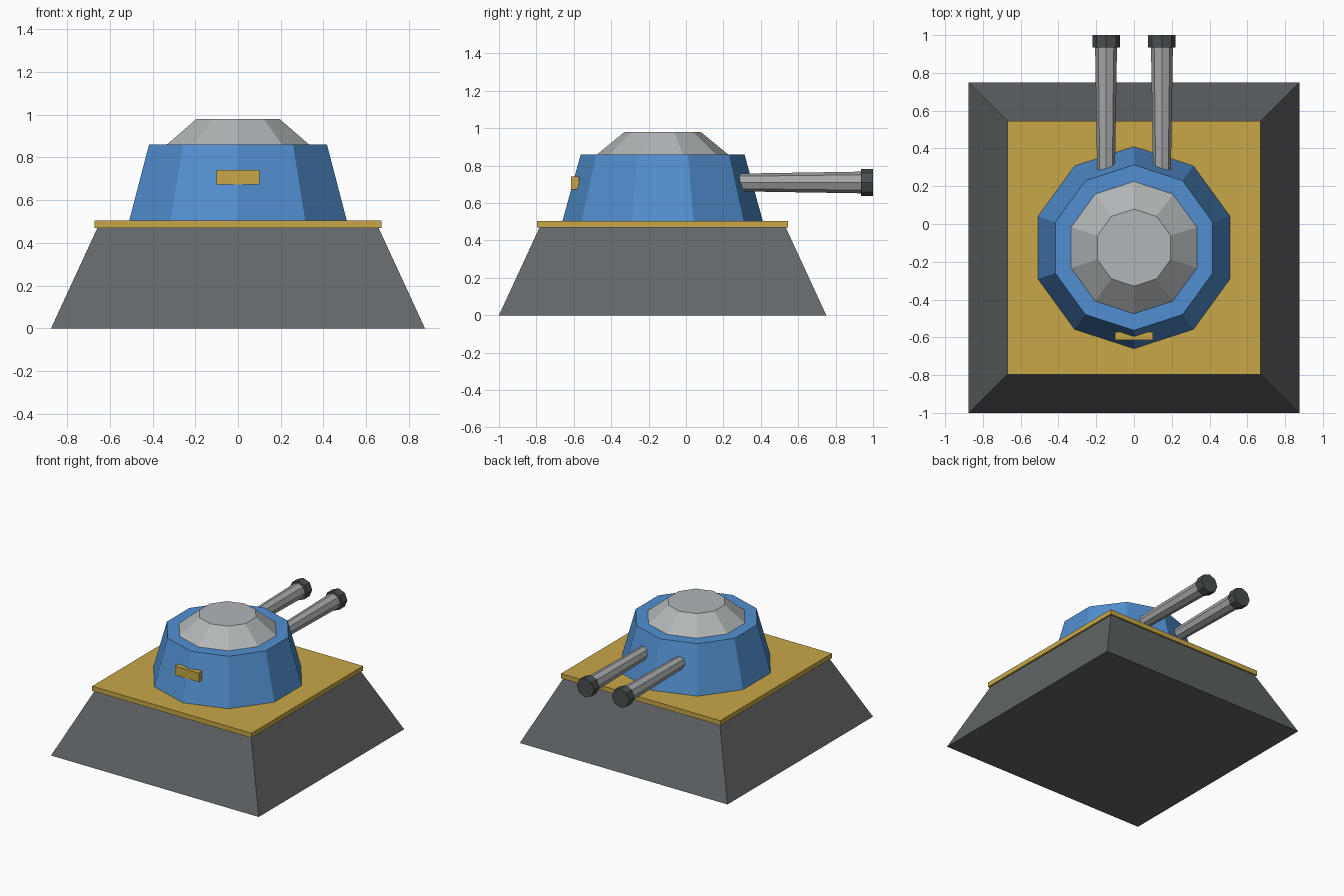
import bpy, math
from mathutils import Matrix

cube = bpy.data.objects.get("Cube")
if cube:
    bpy.data.objects.remove(cube, do_unlink=True)

CY = -0.125  # centre line of the base and turret


def material(name, *srgb):
    linear = [((c / 255 + 0.055) / 1.055) ** 2.4 for c in srgb] + [1]
    m = bpy.data.materials.new(name)
    m.use_nodes = True
    m.diffuse_color = linear
    m.node_tree.nodes["Principled BSDF"].inputs["Base Color"].default_value = linear
    return m


stone = material("dark grey", 98, 102, 104)
gold = material("gold", 200, 167, 72)
blue = material("blue", 82, 143, 208)
pale = material("pale grey", 178, 182, 184)
steel = material("steel grey", 164, 166, 168)
iron = material("iron grey", 74, 78, 80)


def finish(name, mat):
    ob = bpy.context.object
    ob.name = name
    ob.data.materials.append(mat)
    return ob


def frustum(name, mat, sides, r1, r2, z1, z2, turn=0):
    """Upright tapered prism; turn spins its corners about z."""
    bpy.ops.mesh.primitive_cone_add(vertices=sides, radius1=r1, radius2=r2, depth=z2 - z1)
    ob = finish(name, mat)
    ob.data.transform(Matrix.Rotation(turn, 4, "Z"))
    ob.location = (0, CY, (z1 + z2) / 2)
    return ob


def box(name, mat, size, centre):
    bpy.ops.mesh.primitive_cube_add(size=1)
    ob = finish(name, mat)
    ob.data.transform(Matrix.Diagonal((*size, 1)))
    ob.location = centre


def tube(name, mat, x, r1, r2, y1, y2):
    """Eight-sided tube pointing backwards along +y."""
    bpy.ops.mesh.primitive_cone_add(vertices=8, radius1=r1, radius2=r2, depth=y2 - y1)
    ob = finish(name, mat)
    ob.data.transform(Matrix.Rotation(-math.pi / 2, 4, "X"))
    ob.location = (x, (y1 + y2) / 2, 0.71)


# Pedestal and deck
root2 = math.sqrt(2)
frustum("base", stone, 4, 0.875 * root2, 0.658 * root2, 0, 0.47, math.pi / 4)
box("deck", gold, (1.342, 1.342, 0.036), (0, CY, 0.487))

# Turret body, cap and front badge
frustum("turret", blue, 10, 0.535, 0.438, 0.505, 0.86)
frustum("turret_cap", pale, 10, 0.35, 0.204, 0.86, 0.98)
box("badge", gold, (0.2, 0.042, 0.068), (0, -0.594, 0.707))

# Twin guns
for side, x in (("left", 0.148), ("right", -0.148)):
    tube(side + "_barrel", steel, x, 0.046, 0.058, 0.2, 0.94)
    tube(side + "_muzzle", iron, x, 0.073, 0.073, 0.935, 1)
